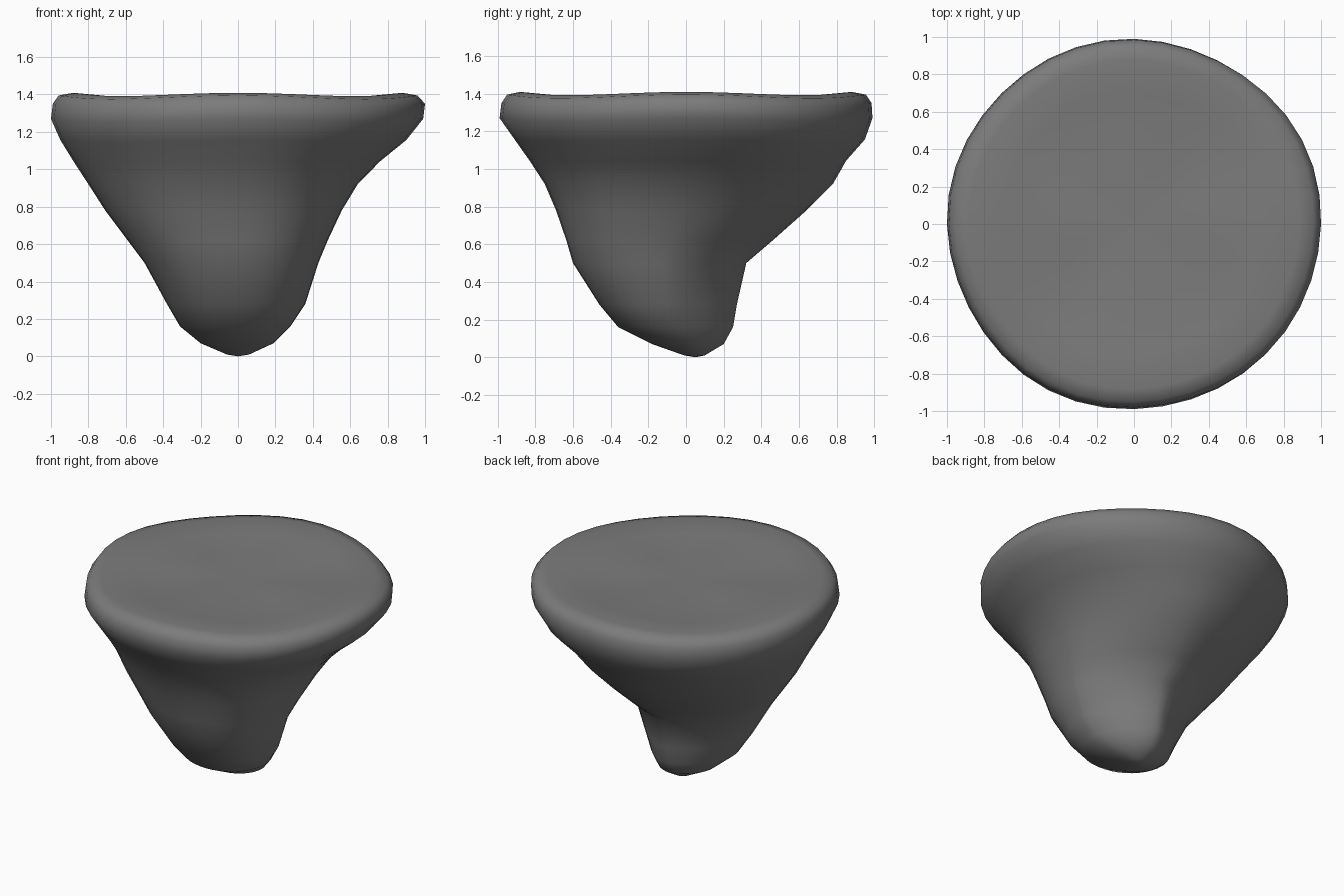
import bpy, bmesh, math

N = 40
# ring: z, left x, right x, front y, back y, middle y, front power, back power
RINGS = [
    (0.01, -0.06, 0.06, -0.01, 0.10, 0.05, 2.0, 2.0),
    (0.07, -0.20, 0.19, -0.18, 0.20, 0.00, 2.0, 1.7),
    (0.16, -0.31, 0.28, -0.36, 0.25, -0.08, 2.1, 1.6),
    (0.28, -0.38, 0.36, -0.46, 0.27, -0.10, 2.2, 1.5),
    (0.50, -0.50, 0.43, -0.60, 0.32, -0.12, 2.2, 1.6),
    (0.62, -0.59, 0.48, -0.635, 0.46, -0.10, 2.2, 1.7),
    (0.78, -0.71, 0.555, -0.69, 0.64, -0.06, 2.2, 1.8),
    (0.92, -0.80, 0.64, -0.75, 0.78, -0.03, 2.1, 1.9),
    (1.04, -0.88, 0.76, -0.83, 0.85, 0.0, 2.05, 2.0),
    (1.15, -0.95, 0.90, -0.91, 0.95, 0.0, 2.0, 2.0),
    (1.26, -1.00, 0.99, -0.99, 0.99, 0.0, 2.0, 2.0),
    (1.34, -0.99, 1.00, -0.98, 0.985, 0.0, 2.0, 2.0),
    (1.385, -0.96, 0.96, -0.95, 0.955, 0.0, 2.0, 2.0),
    (1.40, -0.88, 0.88, -0.88, 0.88, 0.0, 2.0, 2.0),
    (1.385, -0.70, 0.70, -0.70, 0.70, 0.0, 2.0, 2.0),
    (1.375, -0.40, 0.40, -0.40, 0.40, 0.0, 2.0, 2.0),
]


def ring_point(ring, a):
    z, l, r, f, b, m, pf, pb = ring
    c, s = math.cos(a), math.sin(a)
    p = pb if s > 0 else pf
    ex = math.copysign(abs(c) ** (2 / p), c)
    ey = math.copysign(abs(s) ** (2 / p), s)
    x = ex * (r if c > 0 else -l)
    y = m + ey * ((b - m) if s > 0 else (m - f))
    # gentle hand-shaped waviness of the rim
    k = max(0.0, min(1.0, (z - 0.9) / 0.35))
    w = 1 + 0.009 * k * math.sin(4 * a) * math.cos(a - 0.8)
    dz = 0.010 * k * math.cos(4 * a) * min(1, math.hypot(x, y))
    return x * w, y * w, z + dz


# plug body: stacked rings from the rounded tip up to the dished top
bm = bmesh.new()
rows = [[bm.verts.new(ring_point(r, 2 * math.pi * i / N)) for i in range(N)]
        for r in RINGS]
for lo, hi in zip(rows, rows[1:]):
    for i in range(N):
        j = (i + 1) % N
        bm.faces.new((lo[i], lo[j], hi[j], hi[i]))
for row, co in ((rows[0], (0, 0.05, 0.0)), (rows[-1], (0, 0, 1.375))):
    tip = bm.verts.new(co)
    for i in range(N):
        bm.faces.new((row[i], row[(i + 1) % N], tip))
bmesh.ops.recalc_face_normals(bm, faces=bm.faces)
for f in bm.faces:
    f.smooth = True
mesh = bpy.data.meshes.new("stone_body")
bm.to_mesh(mesh)
bm.free()

grey = bpy.data.materials.new("stone grey")
grey.diffuse_color = (0.2, 0.2, 0.2, 1)
mesh.materials.append(grey)
body = bpy.data.objects.new("stone_body", mesh)
bpy.context.collection.objects.link(body)
